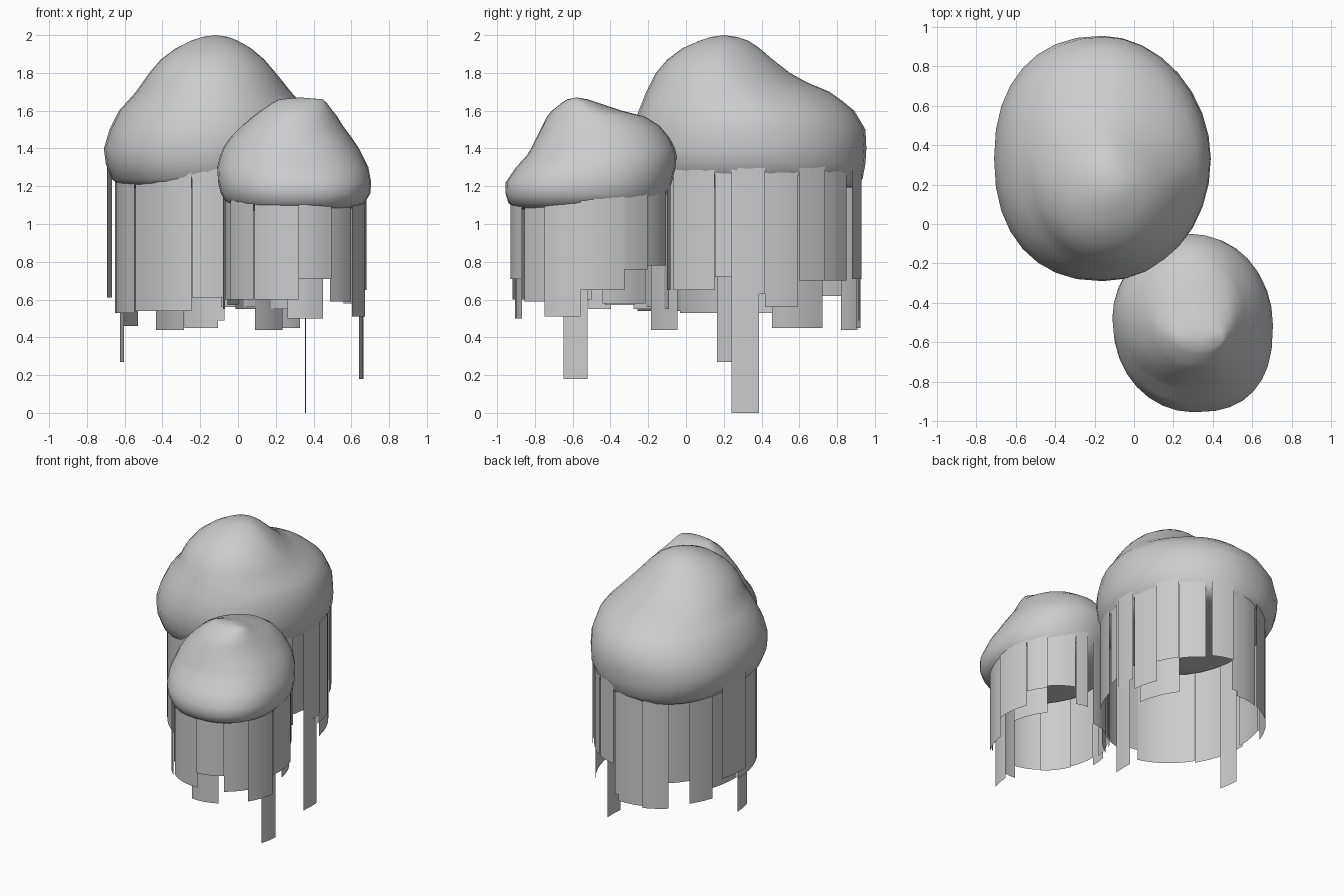
import bpy, bmesh
from math import cos, sin, radians


def finish(bm, name, angle):
    bmesh.ops.recalc_face_normals(bm, faces=bm.faces)
    me = bpy.data.meshes.new(name)
    bm.to_mesh(me)
    bm.free()
    ob = bpy.data.objects.new(name, me)
    bpy.context.collection.objects.link(ob)
    bpy.ops.object.select_all(action='DESELECT')
    ob.select_set(True)
    bpy.context.view_layer.objects.active = ob
    bpy.ops.object.shade_smooth_by_angle(angle=radians(angle))


def power(v, p):
    return abs(v) ** (2 / p) * (1 if v > 0 else -1)


def cloud(name, profile, exps, z_low, z_peak, peak, n=32):
    """Loft of rings; each profile row is z, x_min, x_max, y_min, y_max.
    exps gives the roundness of each quadrant at the base and near the peak."""
    bm = bmesh.new()
    rings = []
    for z, x0, x1, y0, y1 in profile:
        ring = []
        t = min(1, max(0, (z - z_low - .15) / (z_peak - z_low - .25)))
        for i in range(n):
            lo, hi = exps[i * 4 // n]
            p = lo + (hi - lo) * t
            a = radians(360 * (i + 0.001) / n)
            ring.append(bm.verts.new(((x0 + x1) / 2 + (x1 - x0) / 2 * power(cos(a), p),
                                      (y0 + y1) / 2 + (y1 - y0) / 2 * power(sin(a), p), z)))
        rings.append(ring)
    for r, s in zip(rings, rings[1:]):
        for i in range(n):
            j = (i + 1) % n
            bm.faces.new((r[i], r[j], s[j], s[i]))
    _, x0, x1, y0, y1 = profile[0]
    low = bm.verts.new(((x0 + x1) / 2, (y0 + y1) / 2, z_low))
    top = bm.verts.new((*peak, z_peak))
    for i in range(n):
        j = (i + 1) % n
        bm.faces.new((low, rings[0][j], rings[0][i]))
        bm.faces.new((top, rings[-1][i], rings[-1][j]))
    finish(bm, name, 75)


def rain(name, cx, cy, rx, ry, z_top, strips):
    """Curved strips; each is start angle, end angle, bottom height, radius offset."""
    bm = bmesh.new()
    for a0, a1, zb, off in strips:
        k = max(2, round((a1 - a0) / 7))
        prev = None
        for i in range(k + 1):
            a = radians(a0 + (a1 - a0) * i / k)
            x, y = cx + (rx + off) * cos(a), cy + (ry + off) * sin(a)
            pair = (bm.verts.new((x, y, zb)), bm.verts.new((x, y, z_top)))
            if prev:
                bm.faces.new((prev[0], pair[0], pair[1], prev[1]))
            prev = pair
    finish(bm, name, 40)


# Large cloud
cloud("large_cloud", [
    (1.19, -.52, .18, -.12, .80), (1.195, -.62, .27, -.20, .90),
    (1.24, -.67, .335, -.25, .935), (1.32, -.70, .38, -.28, .95),
    (1.40, -.71, .39, -.29, .955), (1.50, -.68, .385, -.285, .95),
    (1.60, -.63, .36, -.25, .89), (1.65, -.585, .325, -.23, .83),
    (1.70, -.54, .28, -.21, .76), (1.75, -.505, .24, -.185, .64),
    (1.80, -.47, .20, -.16, .55), (1.87, -.41, .14, -.10, .46),
    (1.93, -.33, .07, -.02, .39), (1.97, -.25, 0, .07, .33),
    (1.99, -.19, -.05, .13, .27)],
    ((1.95, 1.7), (2.3, 2), (2.3, 2), (2.05, 2)), 1.19, 2.0, (-.12, .2))

# Small cloud
cloud("small_cloud", [
    (1.07, .06, .54, -.83, -.25), (1.085, -.02, .62, -.90, -.16),
    (1.11, -.06, .67, -.94, -.13), (1.16, -.09, .70, -.955, -.10),
    (1.22, -.105, .705, -.955, -.075), (1.30, -.11, .69, -.90, -.055),
    (1.36, -.095, .66, -.845, -.05), (1.40, -.08, .64, -.82, -.06),
    (1.46, -.04, .60, -.79, -.09), (1.52, .02, .555, -.76, -.14),
    (1.57, .08, .525, -.735, -.22), (1.60, .12, .50, -.71, -.34),
    (1.64, .18, .47, -.66, -.46), (1.66, .22, .45, -.63, -.52)],
    ((2.1, 2), (1.95, 1.9), (2, 2), (2.5, 2.2)), 1.07, 1.67, (.33, -.58))

# Rain falling from the large cloud
rain("large_cloud_rain", -.14, .335, .50, .60, 1.36, [
    (180, 217, .53, .01), (217, 258, .54, .005), (258, 280, .61, .0),
    (276, 300, .56, -.015), (298, 320, .44, -.01), (318, 342, .65, .0),
    (342, 354, .72, -.01), (351, 365, .0, .0), (354, 368, .63, .005),
    (368, 386, .56, -.01), (372, 402, .45, -.02), (386, 402, .70, .0),
    (402, 421, .70, -.01), (425, 442, .71, .0), (442, 455, .49, -.015),
    (446, 467, .45, -.01), (467, 486, .44, .0), (484, 502, .62, -.01),
    (501, 518, .46, .0), (518, 541, .53, -.01), (522, 542, .61, .055),
    (183, 197, .27, -.015)])

# Rain falling from the small cloud
rain("small_cloud_rain", .30, -.50, .37, .42, 1.22, [
    (180, 207, .60, .0), (207, 235, .60, .01), (235, 273, .60, .0),
    (264, 295, .50, -.015), (273, 301, .71, .01), (301, 325, .59, -.005),
    (324, 352, .51, .005), (339, 357, .18, -.005), (352, 384, .65, .01),
    (368, 404, .58, -.01), (384, 404, .76, .005), (404, 432, .78, -.005),
    (432, 446, .65, .0), (454, 480, .55, -.01), (480, 508, .55, .0),
    (506, 530, .57, -.01), (526, 542, .55, .01)])
